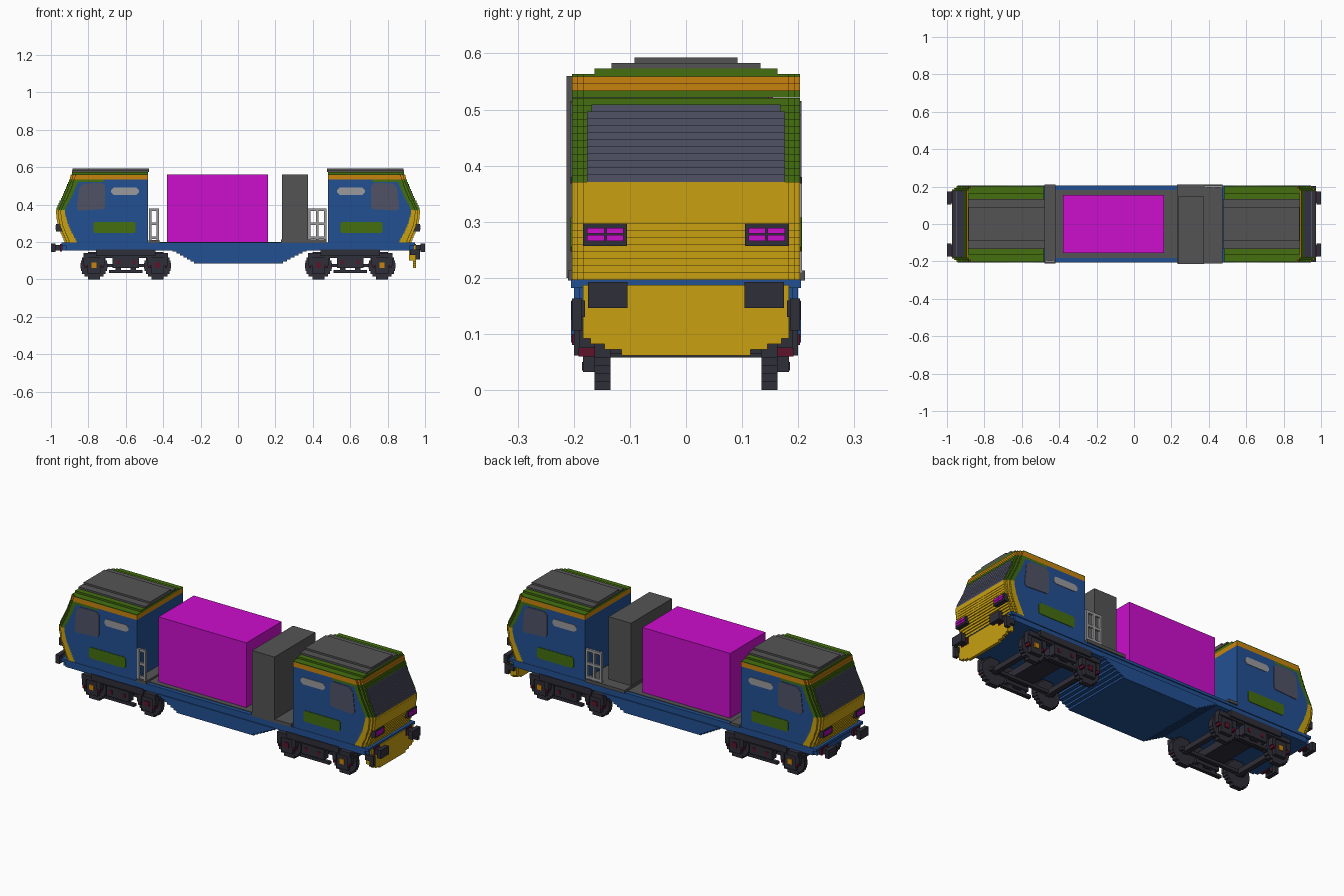
import bpy, bmesh, math

if "Cube" in bpy.data.objects:
    bpy.data.objects.remove(bpy.data.objects["Cube"])

# --- Materials (linear from display values) ---
PALETTE = {
    "blue": (34, 80, 146), "green": (68, 110, 16), "yellow": (200, 160, 16),
    "orange": (200, 130, 14), "glass_slate": (80, 82, 102), "dark_iron": (47, 46, 56),
    "grey": (84, 84, 84), "light_grey": (155, 155, 158), "magenta": (204, 14, 204),
    "dark_red": (95, 18, 42),
}
MATS = {}
for mat_name, rgb in PALETTE.items():
    lin = [((c / 255 + 0.055) / 1.055) ** 2.4 if c > 10 else c / 255 / 12.92 for c in rgb]
    m = bpy.data.materials.new(mat_name)
    m.use_nodes = True
    m.diffuse_color = (*lin, 1)
    m.node_tree.nodes["Principled BSDF"].inputs["Base Color"].default_value = (*lin, 1)
    m.node_tree.nodes["Principled BSDF"].inputs["Roughness"].default_value = 0.8
    MATS[mat_name] = m


class Part:
    """Collects blocks and plates into one named object."""

    def __init__(self, name):
        self.name, self.bm, self.slots = name, bmesh.new(), []

    def slot(self, mat):
        if mat not in self.slots:
            self.slots.append(mat)
        return self.slots.index(mat)

    def prism(self, pts, offset, mat):
        """Extrude a polygon of 3D points by an offset vector."""
        f = self.bm.faces.new([self.bm.verts.new(p) for p in pts])
        res = bmesh.ops.extrude_face_region(self.bm, geom=[f], use_keep_orig=True)
        top = [v for v in res["geom"] if isinstance(v, bmesh.types.BMVert)]
        bmesh.ops.translate(self.bm, verts=top, vec=offset)
        idx = self.slot(mat)
        for face in {fc for v in list(f.verts) + top for fc in v.link_faces}:
            face.material_index = idx

    def box(self, x, y, z, mat, s=1):
        """Block from ranges; s = -1 mirrors along x."""
        x = sorted((x[0] * s, x[1] * s))
        y = sorted(y)
        self.prism([(x[0], y[0], z[0]), (x[1], y[0], z[0]), (x[1], y[1], z[0]), (x[0], y[1], z[0])],
                   (0, 0, z[1] - z[0]), mat)

    def side_plate(self, outline, y, depth, mat, s=1):
        """Outline in x/z, standing on a side face."""
        self.prism([(px * s, y, pz) for px, pz in outline], (0, depth, 0), mat)

    def finish(self):
        bmesh.ops.recalc_face_normals(self.bm, faces=self.bm.faces)
        mesh = bpy.data.meshes.new(self.name)
        self.bm.to_mesh(mesh)
        self.bm.free()
        for mat in self.slots:
            mesh.materials.append(MATS[mat])
        bpy.context.collection.objects.link(bpy.data.objects.new(self.name, mesh))


def lerp(table, t):
    for (a, va), (b, vb) in zip(table, table[1:]):
        if t <= b:
            return va + (vb - va) * max(0, t - a) / (b - a)
    return table[-1][1]


def chamfered(x0, x1, z0, z1, c):
    return [(x0 + c, z0), (x1 - c, z0), (x1, z0 + c), (x1, z1 - c),
            (x1 - c, z1), (x0 + c, z1), (x0, z1 - c), (x0, z0 + c)]


# --- Underframe with stepped belly ---
p = Part("underframe")
p.box((-0.945, 0.945), (-0.205, 0.205), (0.182, 0.197), "blue")
p.box((-0.94, 0.94), (-0.19, 0.19), (0.155, 0.182), "blue")
p.box((-0.92, 0.92), (-0.2, 0.2), (0.155, 0.182), "blue")
for i in range(7):
    z = 0.085 + i * 0.0105
    p.box((-0.235 - i * 0.019, 0.24 + i * 0.021), (-0.205, 0.205), (z, z + 0.0105), "blue")
p.finish()

# --- Deck plates and load ---
p = Part("deck_plates")
p.box((-0.42, 0.23), (-0.183, 0.183), (0.197, 0.2), "grey")
p.box((-0.478, -0.42), (-0.21, 0.212), (0.195, 0.21), "grey")
p.box((0.23, 0.472), (-0.21, 0.212), (0.195, 0.213), "grey")
p.finish()
p = Part("equipment_box")
p.box((-0.38, 0.16), (-0.155, 0.155), (0.2, 0.56), "magenta")
p.finish()
p = Part("cabinet")
p.box((0.235, 0.373), (-0.213, 0.147), (0.2, 0.56), "grey")
p.finish()

# --- Guard rails in the gaps ---
p = Part("guard_rails")
for x0, x1, y, posts in ((-0.476, -0.423, -0.2, 2), (0.375, 0.474, 0.2, 3)):
    for k in range(posts):
        x = x0 + (x1 - x0 - 0.013) * k / (posts - 1)
        p.box((x, x + 0.013), (y - 0.007, y + 0.007), (0.21, 0.38), "light_grey")
    for z in (0.215, 0.29, 0.365):
        p.box((x0, x1), (y - 0.006, y + 0.006), (z, z + 0.014), "light_grey")
p.finish()

# --- Cabs, stacked in stepped layers ---
NOSE = [(0.195, 0.925), (0.25, 0.948), (0.3, 0.966), (0.36, 0.974), (0.385, 0.965),
        (0.46, 0.928), (0.53, 0.902), (0.565, 0.89)]
STEP, W = 0.0125, 0.203
for s, end in ((1, "left"), (-1, "right")):
    p = Part(end + "_cab_body")
    for i in range(30):
        z0 = 0.196 + i * STEP
        z1 = z0 + STEP if i < 29 else 0.563
        xf = lerp(NOSE, z0 + STEP / 2)
        inner = xf - lerp([(0.2, 0.065), (0.38, 0.045), (0.53, 0.05)], z0)
        if i >= 27:
            core = skin = "orange" if i < 29 else "green"
        else:
            core, skin = "blue", "yellow" if i < 14 else "green"
        if i == 26:
            inner = 0.72
        p.box((0.48, inner), (-W, W), (z0, z1), core, s)
        # rounded corners step in towards the tip
        p.box((inner, xf - 0.024), (-W, W), (z0, z1), skin, s)
        p.box((xf - 0.024, xf - 0.01), (-0.193, 0.193), (z0, z1), skin, s)
        p.box((xf - 0.01, xf), (-0.183, 0.183), (z0, z1), skin, s)
    p.finish()

    # stepped roof
    p = Part(end + "_cab_roof")
    p.box((0.48, 0.888), (-0.163, 0.163), (0.563, 0.573), "green", s)
    p.box((0.476, 0.888), (-0.133, 0.133), (0.573, 0.583), "grey", s)
    p.box((0.476, 0.885), (-0.092, 0.092), (0.583, 0.593), "grey", s)
    p.finish()

    # windscreen follows the nose steps
    p = Part(end + "_windscreen")
    for i in range(14, 25):
        z0 = 0.196 + i * STEP
        xf = lerp(NOSE, z0 + STEP / 2)
        half = 0.168 if i == 24 else 0.176
        p.box((xf - 0.02, xf + 0.003), (-half, half), (z0, z0 + STEP + 0.0005), "glass_slate", s)
    p.finish()

    # side windows, panels and handles
    p = Part(end + "_cab_side_panels")
    for y, d in ((W - 0.001, 0.004), (-W + 0.001, -0.004)):
        p.side_plate([(0.72, 0.375), (0.85, 0.368), (0.862, 0.38), (0.85, 0.49), (0.825, 0.513),
                      (0.73, 0.515), (0.71, 0.5), (0.71, 0.39)], y, d, "glass_slate", s)
        p.side_plate(chamfered(0.548, 0.772, 0.247, 0.308, 0.008), y, d, "green", s)
        p.side_plate(chamfered(0.53, 0.678, 0.452, 0.49, 0.012), y, d, "light_grey", s)
    p.finish()

    # headlights and buffers
    p = Part(end + "_headlights")
    q = Part(end + "_buffers")
    for m in (1, -1):
        p.box((0.93, 0.973), (m * 0.105, m * 0.184), (0.257, 0.297), "dark_iron", s)
        for y0 in (0.111, 0.145):
            for z0 in (0.266, 0.279):
                p.box((0.96, 0.977), (m * y0, m * (y0 + 0.031)), (z0, z0 + 0.01), "magenta", s)
        q.box((0.94, 0.976), (m * 0.122, m * 0.158), (0.155, 0.183), "dark_iron", s)
        q.box((0.94, 0.952), (m * 0.112, m * 0.168), (0.15, 0.188), "dark_red", s)
        q.box((0.976, 1.0), (m * 0.104, m * 0.175), (0.146, 0.193), "dark_iron", s)
    p.finish()
    q.finish()

    # --- Bogies ---
    p = Part(end + "_bogie")
    c = 0.6
    for m in (1, -1):
        for w in (c - 0.17, c + 0.17):
            # stepped wheel disc
            for k in range(10):
                z = k * 0.0145
                h = math.sqrt(0.0725 ** 2 - (z + 0.00725 - 0.0725) ** 2)
                p.box((w - h, w + h), (m * 0.135, m * 0.163), (z, z + 0.0145), "dark_iron", s)
            # axle box with coloured cap
            p.box((w - 0.034, w + 0.034), (m * 0.16, m * 0.184), (0.032, 0.115), "dark_iron", s)
            cap = "orange" if w > c else "dark_red"
            p.box((w - 0.014, w + 0.014), (m * 0.18, m * 0.189), (0.062, 0.09), cap, s)
            for e in (-0.045, 0.045):
                p.box((w + e - 0.012, w + e + 0.012), (m * 0.163, m * 0.19), (0.075, 0.125), "dark_iron", s)
                p.box((w + e - 0.006, w + e + 0.006), (m * 0.163, m * 0.192), (0.06, 0.075), "dark_red", s)
        # side frame, springs and brake gear
        p.box((c - 0.225, c + 0.225), (m * 0.163, m * 0.195), (0.115, 0.14), "dark_iron", s)
        p.box((c - 0.16, c + 0.16), (m * 0.165, m * 0.204), (0.125, 0.16), "dark_iron", s)
        p.box((c - 0.07, c + 0.07), (m * 0.16, m * 0.2), (0.062, 0.118), "dark_iron", s)
        p.box((c - 0.09, c + 0.09), (m * 0.165, m * 0.185), (0.035, 0.05), "dark_iron", s)
        for e in (-0.04, 0.04):
            p.box((c + e - 0.014, c + e + 0.014), (m * 0.165, m * 0.184), (0.045, 0.07), "dark_iron", s)
            p.box((c + e - 0.008, c + e + 0.008), (m * 0.19, m * 0.203), (0.08, 0.1), "dark_red", s)
        p.box((c - 0.2, c + 0.2), (m * 0.115, m * 0.135), (0.065, 0.082), "dark_iron", s)
    for w in (c - 0.17, c + 0.17):
        p.box((w - 0.014, w + 0.014), (-0.14, 0.14), (0.058, 0.086), "dark_iron", s)
    p.box((c - 0.06, c + 0.06), (-0.17, 0.17), (0.08, 0.12), "dark_iron", s)
    p.box((c - 0.05, c + 0.05), (-0.05, 0.05), (0.12, 0.156), "dark_iron", s)
    p.finish()

# --- Snow plough at one end, stepped lower edge ---
p = Part("plough")
p.box((0.935, 0.951), (-0.184, 0.184), (0.092, 0.187), "yellow")
for i, half in enumerate((0.115, 0.145, 0.17)):
    p.box((0.935, 0.951), (-half, half), (0.062 + i * 0.01, 0.072 + i * 0.01), "yellow")
for m in (1, -1):
    p.box((0.915, 0.94), (m * 0.165, m * 0.184), (0.1, 0.187), "yellow")
    p.box((0.95, 0.974), (m * 0.185, m * 0.203), (0.106, 0.163), "dark_iron")
    p.box((0.92, 0.955), (m * 0.18, m * 0.2), (0.13, 0.16), "dark_iron")
p.finish()
